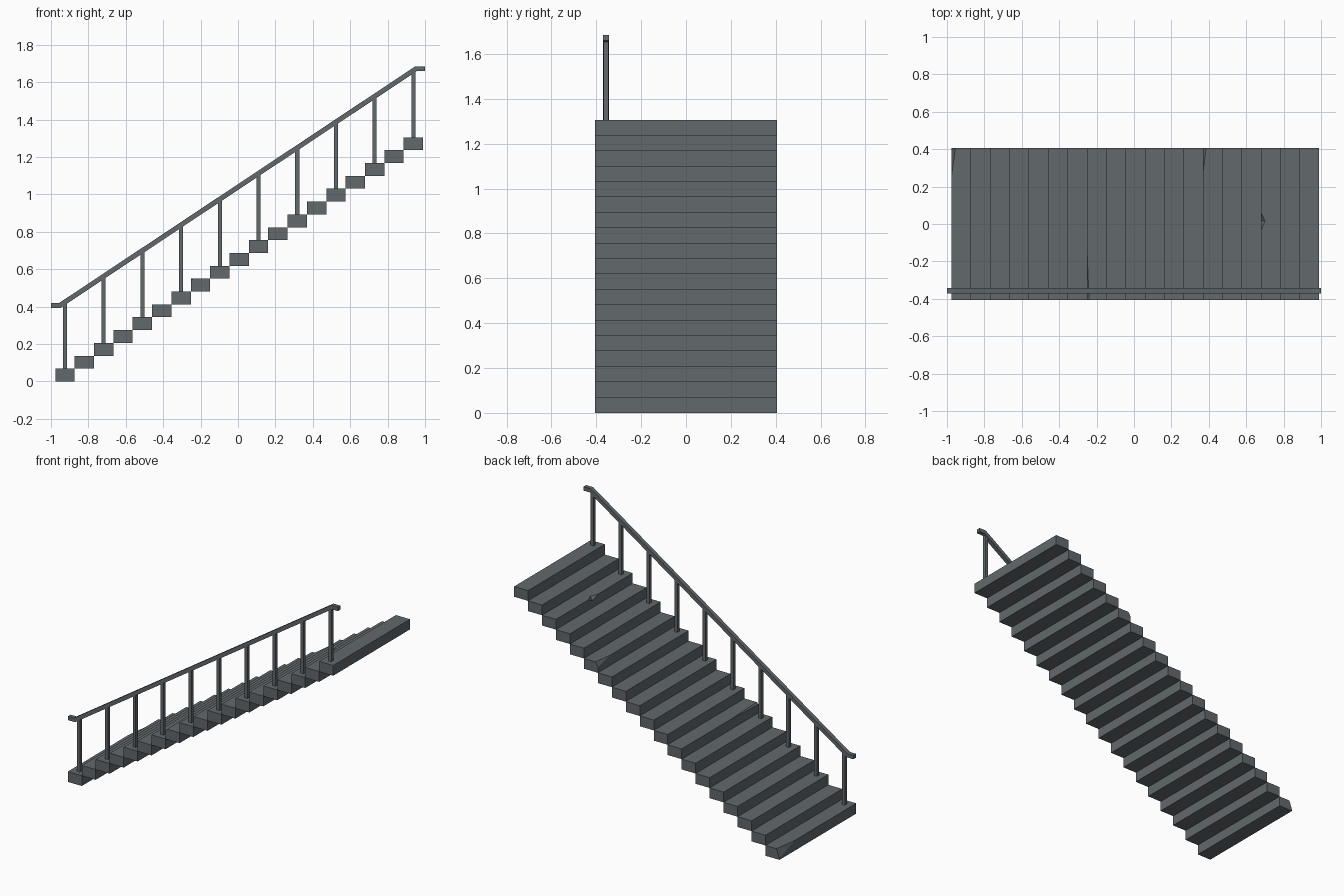
import bpy, bmesh
from mathutils import Vector

if "Cube" in bpy.data.objects:
    bpy.data.objects.remove(bpy.data.objects["Cube"])

slate = bpy.data.materials.new("slate_grey")
slate.diffuse_color = (0.122, 0.138, 0.148, 1)
slate.use_nodes = True
slate.node_tree.nodes["Principled BSDF"].inputs["Base Color"].default_value = slate.diffuse_color


def add_object(name, bm):
    bmesh.ops.recalc_face_normals(bm, faces=bm.faces)
    me = bpy.data.meshes.new(name)
    bm.to_mesh(me)
    bm.free()
    me.materials.append(slate)
    ob = bpy.data.objects.new(name, me)
    bpy.context.collection.objects.link(ob)
    return ob


def box(x0, x1, y0, y1, z0, z1):
    bm = bmesh.new()
    bmesh.ops.create_cube(bm, size=1)
    for v in bm.verts:
        v.co = ((x0 + x1) / 2 + v.co.x * (x1 - x0),
                (y0 + y1) / 2 + v.co.y * (y1 - y0),
                (z0 + z1) / 2 + v.co.z * (z1 - z0))
    return bm


def chip(bm, corner, dx, dy, dz):
    """Slice a corner off along a plane through three points on its edges."""
    c = Vector(corner)
    a, b, d = c + Vector((dx, 0, 0)), c + Vector((0, dy, 0)), c + Vector((0, 0, dz))
    n = (b - a).cross(d - a).normalized()
    if n.dot(c - a) < 0:
        n = -n
    geom = bm.verts[:] + bm.edges[:] + bm.faces[:]
    bmesh.ops.bisect_plane(bm, geom=geom, plane_co=a, plane_no=n, clear_outer=True)
    bmesh.ops.holes_fill(bm, edges=[e for e in bm.edges if e.is_boundary])


N, RUN, RISE, X0, HALF = 19, 0.1035, 0.0687, -0.977, 0.406
RAIL_Y = -0.357

# Worn corners: step -> (side, dx, dy, dz)
chips = {0: (1, 0.022, -0.16, -0.06),
         7: (-1, 0.012, 0.30, -0.012),
         13: (1, 0.017, -0.13, -0.03)}

# Steps
steps = []
for i in range(N):
    x, z = X0 + i * RUN, i * RISE
    bm = box(x, x + RUN, -HALF, HALF, z, z + RISE)
    if i in chips:
        side, dx, dy, dz = chips[i]
        chip(bm, (x, side * HALF, z + RISE), dx, dy, dz)
    steps.append(add_object(f"step_{i + 1}", bm))

# Small notch in the edge of one upper step
centre = Vector((X0 + 16 * RUN, 0.015, 17 * RISE))
bm = bmesh.new()
for axis, r in enumerate((0.022, 0.047, 0.025)):
    for s in (-1, 1):
        p = centre.copy()
        p[axis] += s * r
        bm.verts.new(p)
bmesh.ops.convex_hull(bm, input=bm.verts)
cutter = add_object("notch_cutter", bm)
cutter.hide_render = True
cutter.hide_viewport = True
mod = steps[16].modifiers.new("notch", 'BOOLEAN')
mod.operation = 'DIFFERENCE'
mod.solver = 'EXACT'
mod.object = cutter

# Posts on every second step, ending inside the rail
for k in range(10):
    i = 2 * k
    x = X0 + (i + 0.5) * RUN
    top = 0.407 + (x + 0.952) * 0.6644
    w = 0.011
    add_object(f"post_{k + 1}", box(x - w, x + w, RAIL_Y - w, RAIL_Y + w,
                                    (i + 1) * RISE, min(top, 1.67)))

# Handrail: side profile with level ends, extruded across its width
profile = [(-1, 0.394), (-0.948, 0.394), (0.956, 1.659), (1, 1.659),
           (1, 1.685), (0.948, 1.685), (-0.956, 0.420), (-1, 0.420)]
bm = bmesh.new()
sides = [[bm.verts.new((x, RAIL_Y + s * 0.014, z)) for x, z in profile] for s in (-1, 1)]
n = len(profile)
for loop in sides:
    for q in ((0, 1, 6, 7), (1, 2, 5, 6), (2, 3, 4, 5)):
        bm.faces.new([loop[j] for j in q])
for j in range(n):
    k = (j + 1) % n
    bm.faces.new((sides[0][j], sides[0][k], sides[1][k], sides[1][j]))
add_object("handrail", bm)
